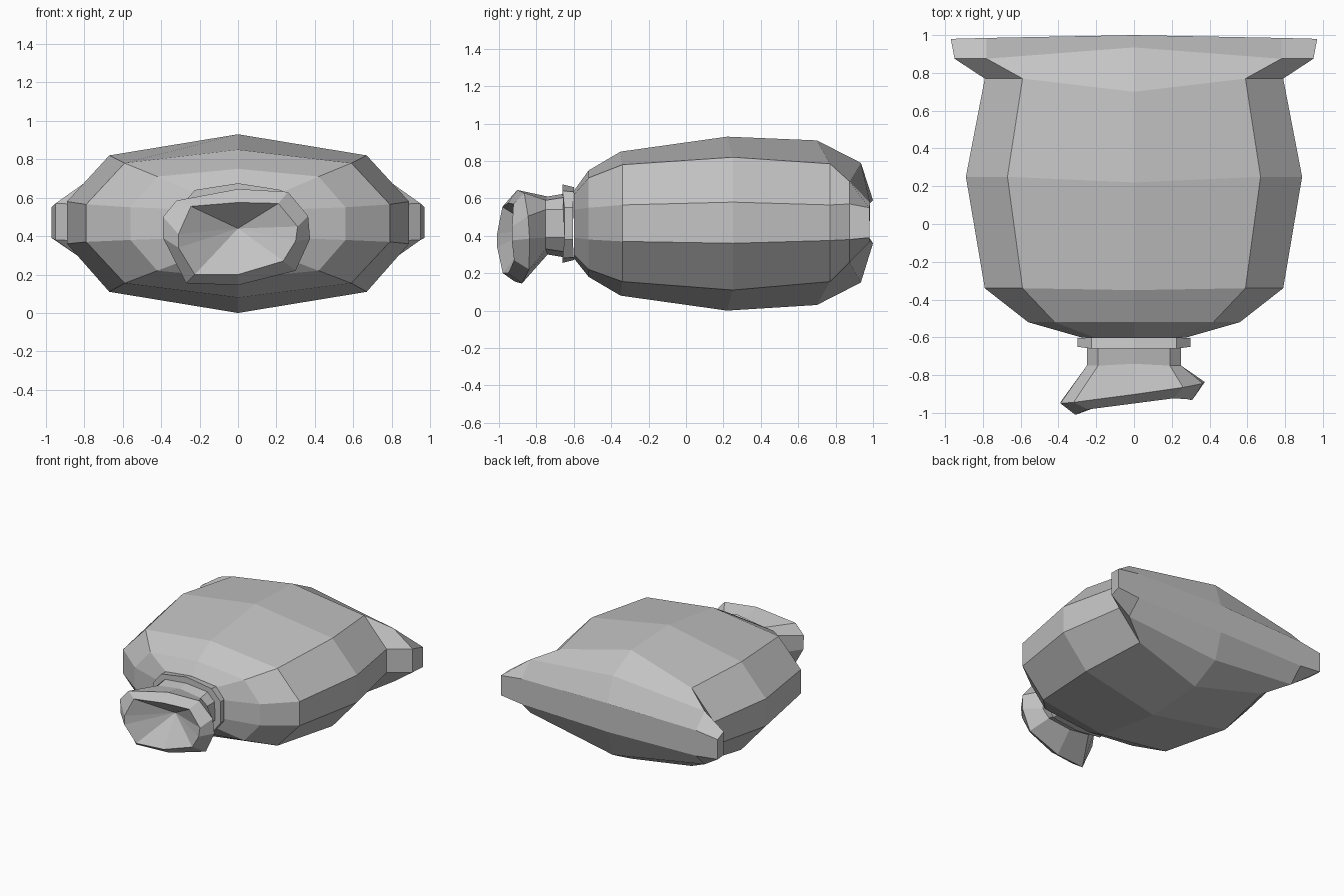
import bpy, bmesh

cube = bpy.data.objects.get("Cube")
if cube:
    bpy.data.objects.remove(cube, do_unlink=True)

cloth = bpy.data.materials.new("grey cloth")
cloth.use_nodes = True
colour = (0.55, 0.55, 0.55, 1)
cloth.diffuse_color = colour
cloth.node_tree.nodes["Principled BSDF"].inputs["Base Color"].default_value = colour


def ring(middle, corner, side):
    """Ten-point section: middle (y, top, bottom), corner and side (x, y, top, bottom)."""
    my, mt, mb = middle
    right = [(x, y, t) for x, y, t, b in (corner, side)]
    right += [(x, y, b) for x, y, t, b in (side, corner)]
    left = [(-x, y, z) for x, y, z in reversed(right)]
    return [(0, my, mt)] + right + [(0, my, mb)] + left


def loft(name, rings, start=None):
    """Skin a series of rings; close the start with a fan if a point is given."""
    bm = bmesh.new()
    loops = [[bm.verts.new(p) for p in r] for r in rings]
    n = len(loops[0])
    for a, b in zip(loops, loops[1:]):
        for i in range(n):
            j = (i + 1) % n
            bm.faces.new((a[i], a[j], b[j], b[i]))
    if start:
        tip = bm.verts.new(start)
        for i in range(n):
            bm.faces.new((tip, loops[0][(i + 1) % n], loops[0][i]))
    else:
        bm.faces.new(loops[0])
    bm.faces.new(loops[-1])
    bmesh.ops.recalc_face_normals(bm, faces=bm.faces)
    mesh = bpy.data.meshes.new(name)
    bm.to_mesh(mesh)
    bm.free()
    mesh.materials.append(cloth)
    obj = bpy.data.objects.new(name, mesh)
    bpy.context.collection.objects.link(obj)
    return obj


# Stuffed body, from the neck joint to the sewn end seam
loft("sack_body", [
    ring((-.60, .64, .28), (.21, -.60, .62, .30), (.28, -.60, .54, .39)),
    ring((-.52, .75, .18), (.42, -.52, .71, .22), (.56, -.52, .55, .38)),
    ring((-.35, .85, .08), (.59, -.34, .78, .155), (.79, -.34, .565, .37)),
    ring((.22, .93, .0), (.67, .25, .82, .11), (.89, .25, .58, .36)),
    ring((.70, .91, .03), (.59, .77, .785, .155), (.79, .77, .565, .375)),
    ring((.935, .79, .15), (.78, .875, .69, .26), (.95, .875, .57, .38)),
    ring((1.0, .59, .36), (.78, .985, .575, .37), (.97, .98, .55, .39)),
])

# Tie band around the neck
loft("tie_band", [
    ring((-.66, .675, .255), (.225, -.66, .64, .28), (.30, -.65, .55, .38)),
    ring((-.60, .66, .27), (.225, -.60, .635, .285), (.30, -.605, .55, .38)),
])

# Gathered mouth: slanted open rim, flaring out of the neck
outer = [(0, .645), (.26, .63), (.365, .505), (.375, .385), (.30, .22),
         (0, .145), (-.27, .155), (-.39, .39), (-.39, .50), (-.32, .585)]
inner = [(0, .575), (.21, .57), (.31, .45), (.30, .375), (.235, .27),
         (0, .20), (-.225, .20), (-.31, .34), (-.31, .41), (-.245, .555)]
loft("sack_mouth", [
    [(x, -.95 + .13 * x - .1 * (z > .3 and z < .5) * .2, z) for x, z in inner],
    [(x, -.89 + .14 * x - .05 * (z - .4), z) for x, z in outer],
    ring((-.74, .61, .30), (.19, -.75, .59, .33), (.25, -.75, .54, .39)),
    ring((-.62, .63, .28), (.19, -.62, .61, .31), (.25, -.62, .54, .39)),
], start=(0, -.80, .44))
